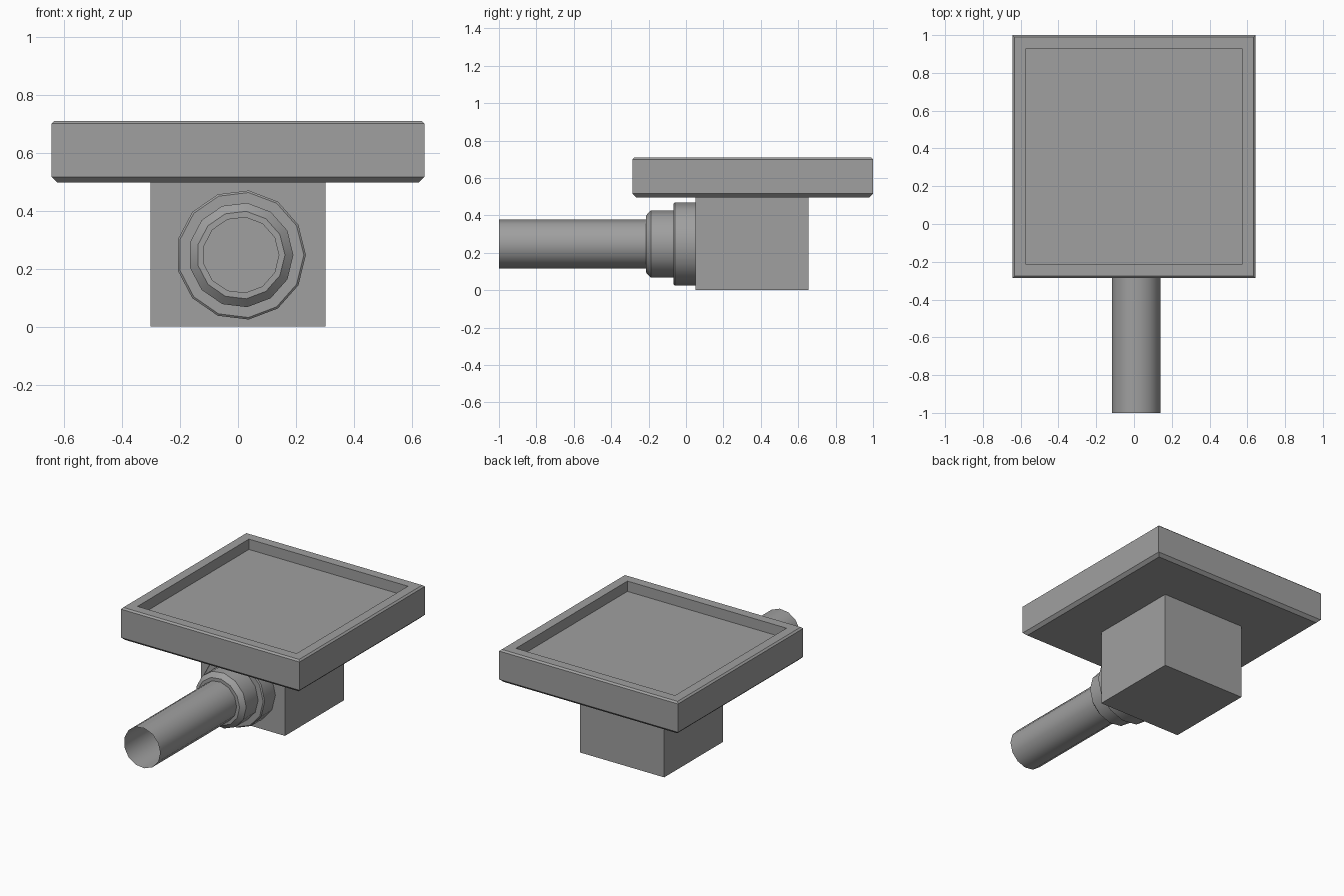
import bpy
import math

cube = bpy.data.objects.get("Cube")
if cube:
    bpy.data.objects.remove(cube, do_unlink=True)

# Single grey material
grey = bpy.data.materials.new("mid_grey")
grey.use_nodes = True
colour = (0.35, 0.35, 0.35, 1)
grey.diffuse_color = colour
grey.node_tree.nodes["Principled BSDF"].inputs["Base Color"].default_value = colour


def skin_rings(name, rings, cap_start=True, cap_end=True):
    """Join equal-sized rings of points into one surface."""
    n = len(rings[0])
    verts = [p for ring in rings for p in ring]
    faces = []
    for r in range(len(rings) - 1):
        a, b = r * n, (r + 1) * n
        for i in range(n):
            j = (i + 1) % n
            faces.append((a + i, a + j, b + j, b + i))
    if cap_start:
        faces.append(tuple(reversed(range(n))))
    if cap_end:
        faces.append(tuple(range(len(verts) - n, len(verts))))
    mesh = bpy.data.meshes.new(name)
    mesh.from_pydata(verts, [], faces)
    mesh.materials.append(grey)
    obj = bpy.data.objects.new(name, mesh)
    bpy.context.collection.objects.link(obj)
    return obj


def rectangle(half_x, half_y, centre_y, z):
    return [(sx * half_x, centre_y + sy * half_y, z)
            for sx, sy in ((-1, -1), (1, -1), (1, 1), (-1, 1))]


def lathe(name, profile, sides=13, centre_x=0.01, centre_z=0.247):
    """Turn (radius, y) points around an axis running front to back."""
    rings = []
    for radius, y in profile:
        angles = [-2 * math.pi * i / sides for i in range(sides)]
        rings.append([(centre_x + radius * math.cos(a), y,
                       centre_z + radius * math.sin(a)) for a in angles])
    # rings run front to back, so the winding faces outward
    obj = skin_rings(name, rings, False, False)
    obj.data.flip_normals() if profile_is_inward(obj, centre_x, centre_z) else None
    bpy.ops.object.select_all(action="DESELECT")
    obj.select_set(True)
    bpy.context.view_layer.objects.active = obj
    bpy.ops.object.shade_smooth_by_angle(angle=math.radians(30))
    return obj


def profile_is_inward(obj, cx, cz):
    face = obj.data.polygons[0]
    c, n = face.center, face.normal
    return (c.x - cx) * n.x + (c.z - cz) * n.z < 0


# Support block under the tray
skin_rings("support_block", [rectangle(0.302, 0.302, 0.353, z) for z in (0, 0.497)])

# Square tray with chamfered edges, raised rim and sunken floor
tray_sections = [(0.623, 0.497), (0.643, 0.516), (0.643, 0.7),
                 (0.632, 0.71), (0.572, 0.71), (0.572, 0.643)]
skin_rings("tray", [rectangle(h, h, 0.357, z) for h, z in tray_sections])

# Open pipe and its two stepped collars
lathe("pipe", [(0.131, -1), (0.131, 0.05)])
lathe("front_collar", [(0.131, -0.215), (0.152, -0.215), (0.181, -0.188), (0.181, -0.066)])
lathe("rear_collar", [(0.181, -0.066), (0.217, -0.066), (0.224, -0.06), (0.224, 0.05)])
